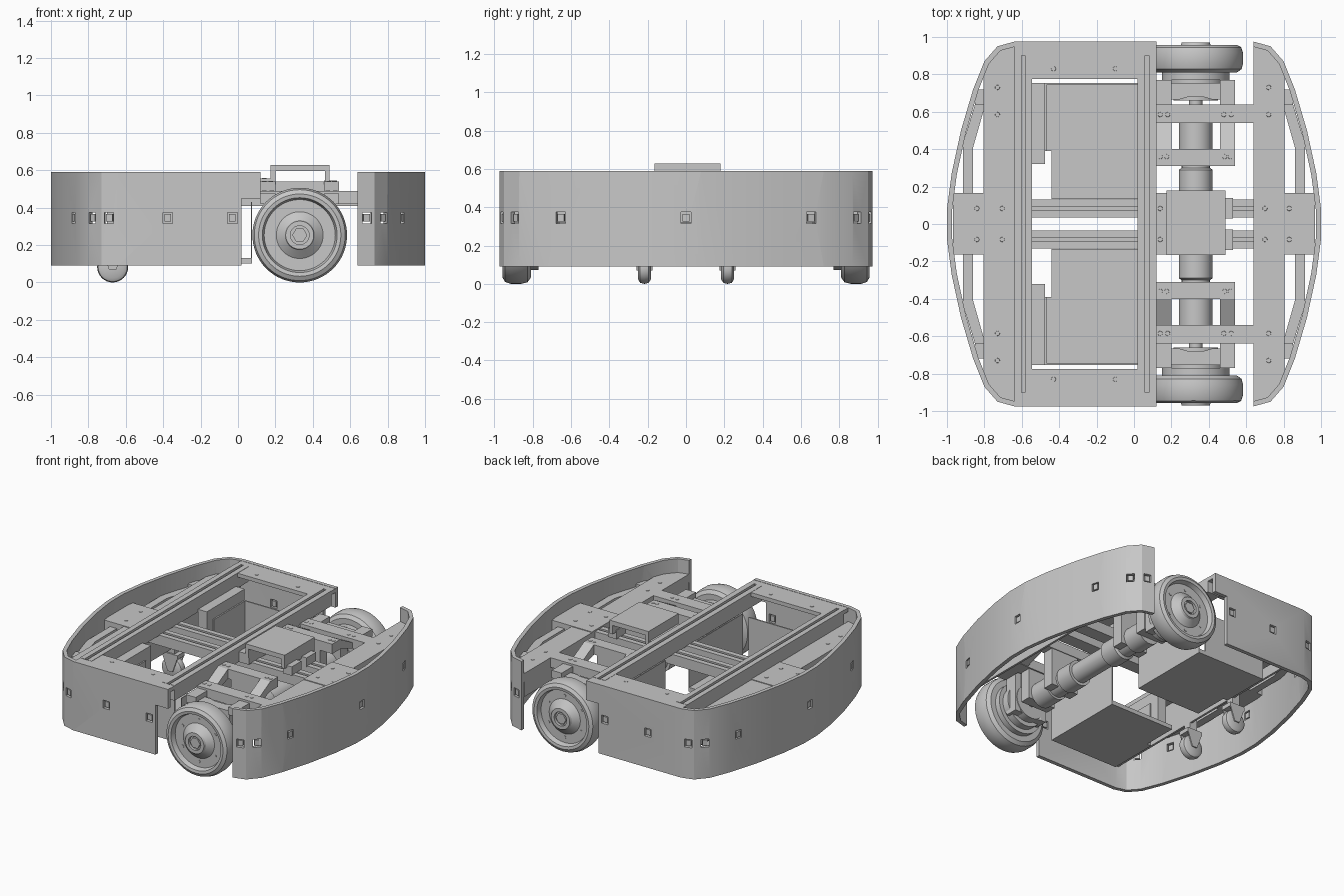
import bpy, bmesh, math
from mathutils import Matrix, Vector

if "Cube" in bpy.data.objects:
    bpy.data.objects.remove(bpy.data.objects["Cube"], do_unlink=True)

TONE = (0.57, 0.57, 0.57, 1)
grey = bpy.data.materials.new("plain_grey")
grey.use_nodes = True
grey.diffuse_color = TONE
grey.node_tree.nodes["Principled BSDF"].inputs["Base Color"].default_value = TONE


def finish(name, bm, smooth=False):
    bmesh.ops.recalc_face_normals(bm, faces=bm.faces)
    mesh = bpy.data.meshes.new(name)
    bm.to_mesh(mesh)
    bm.free()
    mesh.materials.append(grey)
    ob = bpy.data.objects.new(name, mesh)
    bpy.context.collection.objects.link(ob)
    if smooth:
        bpy.ops.object.select_all(action="DESELECT")
        ob.select_set(True)
        bpy.context.view_layer.objects.active = ob
        bpy.ops.object.shade_smooth_by_angle(angle=math.radians(32))
    return ob


def add_box(bm, size, matrix):
    bmesh.ops.create_cube(bm, size=1, matrix=matrix @ Matrix.Diagonal((*size, 1)))


def box(name, x0, x1, y0, y1, z0, z1):
    bm = bmesh.new()
    centre = Vector((x0 + x1, y0 + y1, z0 + z1)) / 2
    add_box(bm, (abs(x1 - x0), abs(y1 - y0), abs(z1 - z0)), Matrix.Translation(centre))
    return finish(name, bm)


def prism(name, pts, a, b, axis, smooth=False):
    """Extrude a flat outline from a to b along an axis."""
    place = {"x": lambda p, t: (t, p[0], p[1]),
             "y": lambda p, t: (p[0], t, p[1]),
             "z": lambda p, t: (p[0], p[1], t)}[axis]
    bm = bmesh.new()
    low = [bm.verts.new(place(p, a)) for p in pts]
    high = [bm.verts.new(place(p, b)) for p in pts]
    bm.faces.new(low)
    bm.faces.new(high[::-1])
    for i in range(len(pts)):
        j = (i + 1) % len(pts)
        bm.faces.new((low[i], low[j], high[j], high[i]))
    return finish(name, bm, smooth)


def lathe(name, profile, centre, side=1, steps=48):
    """Spin (radius, y) points about a line along y."""
    bm = bmesh.new()
    cx, cy, cz = centre
    verts = [bm.verts.new((cx + r, cy + side * y, cz)) for r, y in profile]
    edges = [bm.edges.new(pair) for pair in zip(verts, verts[1:])]
    bmesh.ops.spin(bm, geom=verts + edges, cent=centre, axis=(0, 1, 0),
                   angle=math.tau, steps=steps)
    bmesh.ops.remove_doubles(bm, verts=bm.verts, dist=0.0004)
    return finish(name, bm, True)


def slotted(lo, hi, z0, z1):
    """Outline of a rail with a slot along its top."""
    mid, g, d = (lo + hi) / 2, 0.01, z1 - 0.035
    return [(lo, z0), (hi, z0), (hi, z1), (mid + g, z1), (mid + g, d),
            (mid - g, d), (mid - g, z1), (lo, z1)]


# Curved outer shells, with sensor windows cut through them
corner = [(0.64, 0.975), (0.73, 0.95), (0.80, 0.87), (0.86, 0.72),
          (0.925, 0.5), (0.975, 0.27), (1.0, 0.08)]
curve = corner + [(x, -y) for x, y in reversed(corner)]


def inset(path, d):
    result = []
    for i, p in enumerate(path):
        a, b = Vector(path[max(i - 1, 0)]), Vector(path[min(i + 1, len(path) - 1)])
        t = (b - a).normalized()
        result.append((p[0] + t.y * d, p[1] - t.x * d))
    result[0] = (path[0][0], path[0][1] - d)
    result[-1] = (path[-1][0], path[-1][1] + d)
    return result


def shell(name, side, path, sensors):
    outline = path + inset(path, 0.028)[::-1]
    ob = prism(name, [(side * x, y) for x, y in outline], 0.09, 0.59, "z", True)
    cut, lens = bmesh.new(), bmesh.new()
    for x, y, angle in sensors:
        for s in ((1, -1) if y else (1,)):
            m = (Matrix.Translation((side * x, s * y, 0.345))
                 @ Matrix.Rotation(math.atan2(s * math.sin(angle), side * math.cos(angle)), 4, "Z"))
            add_box(cut, (0.10, 0.052, 0.058), m)
            add_box(lens, (0.02, 0.034, 0.04), m @ Matrix.Translation((-0.016, 0, 0)))
    if side < 0:
        # Wheel clearance at the open ends
        for s in (1, -1):
            add_box(cut, (0.2, 0.1, 0.5), Matrix.Translation((0.12, s * 0.96, 0.2)))
    cutter = finish(name + "_cutter", cut)
    cutter.hide_render = True
    cutter.hide_viewport = True
    mod = ob.modifiers.new("windows", "BOOLEAN")
    mod.object, mod.operation, mod.solver = cutter, "DIFFERENCE", "EXACT"
    bpy.context.view_layer.update()
    baked = bpy.data.meshes.new_from_object(ob.evaluated_get(bpy.context.evaluated_depsgraph_get()))
    ob.modifiers.clear()
    ob.data = baked
    bpy.data.objects.remove(cutter, do_unlink=True)
    finish(name + "_sensors", lens)


spots = [(0.69, 0.961, 1.3), (0.78, 0.895, 0.85), (0.885, 0.655, 0.28), (1.0, 0, 0)]
shell("right_hand_shell", 1, curve, spots)
shell("left_hand_shell", -1, [(-0.12, 0.975)] + curve + [(-0.12, -0.975)],
      spots + [(0.375, 0.975, math.pi / 2), (0.03, 0.975, math.pi / 2)])

# Long slotted rails and the end plates of the main frame
for lo, hi in ((-0.64, -0.545), (0.02, 0.12)):
    prism("long_rail", slotted(lo, hi, 0.48, 0.59), -0.9, 0.9, "y")
for s in (1, -1):
    box("end_plate", -0.64, 0.12, s * 0.9, s * 0.96, 0.56, 0.588)
    box("inner_end_plate", -0.545, 0.02, s * 0.775, s * 0.9, 0.56, 0.588)
    # Two cross rails joining both sides
    lo, hi = sorted((s * 0.035, s * 0.13))
    prism("cross_rail", slotted(lo, hi, 0.41, 0.485), -0.82, 0.82, "x")
    # Sheet trays with a notched floor
    floor = [(-0.44, 0.135), (0.075, 0.135), (0.075, 0.755), (-0.475, 0.755),
             (-0.475, 0.39), (-0.44, 0.39)]
    prism("tray_floor", [(x, s * y) for x, y in floor], 0.10, 0.13, "z")
    box("tray_side", -0.475, 0.02, s * 0.745, s * 0.755, 0.13, 0.42)
    box("tray_back", -0.475, -0.465, s * 0.39, s * 0.745, 0.13, 0.42)
    box("tray_front", 0.069, 0.075, s * 0.135, s * 0.755, 0.13, 0.43)
    box("equipment_block", -0.545, -0.475, s * 0.32, s * 0.755, 0.24, 0.5)

# Side decks, centre tabs and bumper arms behind the curved shells
for side, low in ((1, 0.32), (-1, 0.25)):
    deck = [(0.64, 0.955), (0.725, 0.932), (0.782, 0.865), (0.805, 0.80)]
    deck += [(x, -y) for x, y in reversed(deck)]
    prism("side_deck", [(side * x, y) for x, y in deck], 0.43, 0.49, "z")
    box("deck_web", side * 0.64, side * 0.655, -0.94, 0.94, low, 0.43)
    box("centre_tab", side * 0.64, side * 0.968, -0.162, 0.165, 0.42, 0.495)
    for s in (1, -1):
        arm = [(0.915, 0.16), (0.915, 0.43), (0.85, 0.64), (0.80, 0.72),
               (0.80, 0.62), (0.86, 0.41), (0.86, 0.16)]
        prism("bumper_arm", [(side * x, s * y) for x, y in arm], 0.42, 0.46, "z")
        box("arm_tab", side * 0.79, side * 0.85, s * 0.64, s * 0.72, 0.42, 0.48)

# Drive wheels, axle and motors
WX, WZ = 0.33, 0.253
wheel = [(0, 0.77), (0.18, 0.77), (0.18, 0.81), (0.22, 0.81), (0.245, 0.828),
         (0.253, 0.86), (0.253, 0.915), (0.243, 0.945), (0.22, 0.958), (0.2, 0.955),
         (0.19, 0.92), (0.125, 0.92), (0.08, 0.955), (0.075, 0.97),
         (0.05, 0.97), (0.05, 0.95), (0, 0.95)]
motor = [(0, 0), (0.07, 0), (0.07, 0.16), (0.09, 0.16), (0.09, 0.29), (0.075, 0.3),
         (0.075, 0.4), (0.09, 0.4), (0.09, 0.55), (0.035, 0.55), (0.035, 0.66),
         (0.12, 0.66), (0.12, 0.72), (0.15, 0.72), (0.15, 0.77), (0, 0.77)]
for s in (1, -1):
    lathe("drive_wheel", wheel, (WX, 0, WZ), s, 64)
    lathe("motor_and_axle", motor, (WX, 0, WZ), s)
    lathe("axle_nut", [(0, 0.94), (0.04, 0.94), (0.04, 0.965), (0, 0.965)], (WX, 0, WZ), s, 6)
    for i in range(6):
        a = math.tau * (i + 0.5) / 6
        lathe("wheel_bolt", [(0, 0.91), (0.011, 0.91), (0.011, 0.923), (0, 0.923)],
              (WX + 0.15 * math.cos(a), 0, WZ + 0.15 * math.sin(a)), s, 10)
    # Motor clamps, suspension bars and bearing blocks
    box("outer_cross_bar", 0.12, 0.65, s * 0.54, s * 0.64, 0.42, 0.49)
    box("outer_clamp", 0.22, 0.44, s * 0.55, s * 0.63, 0.20, 0.42)
    box("inner_cross_bar", 0.12, 0.54, s * 0.31, s * 0.40, 0.47, 0.54)
    box("inner_clamp", 0.22, 0.44, s * 0.315, s * 0.395, 0.20, 0.47)
    bracket = [(0.20, 0.665), (0.24, 0.665), (0.29, 0.68), (0.37, 0.68), (0.42, 0.665),
               (0.46, 0.665), (0.46, 0.755), (0.20, 0.755)]
    prism("bearing_bracket", [(x, s * y) for x, y in bracket], 0.15, 0.44, "z")
    for x0, x1 in ((0.12, 0.20), (0.46, 0.54)):
        box("side_bar", x0, x1, s * 0.63, s * 0.77, 0.42, 0.475)
        ramp = [(0.40, 0.54), (0.55, 0.46), (0.55, 0.42), (0.40, 0.47)]
        prism("sloped_bracket", [(s * y, z) for y, z in ramp], x0, x1, "x")
    box("table_foot", 0.46, 0.53, s * 0.03, s * 0.14, 0.48, 0.545)

# Raised control table over the axle
box("table_mount", 0.12, 0.20, -0.162, 0.165, 0.48, 0.555)
box("control_table", 0.175, 0.49, -0.165, 0.18, 0.595, 0.628)
for x in (0.175, 0.465):
    box("table_leg", x, x + 0.025, -0.165, 0.18, 0.53, 0.6)

# Swivel casters under the left-hand deck
for s in (1, -1):
    c = (-0.67, s * 0.217, 0.083)
    lathe("caster_wheel", [(0, -0.033), (0.06, -0.033), (0.078, -0.022), (0.083, 0),
                           (0.078, 0.022), (0.06, 0.033), (0, 0.033)], c, 1, 32)
    for t in (-0.038, 0.038):
        fork = [(-0.69, 0.07), (-0.65, 0.07), (-0.61, 0.18), (-0.73, 0.18)]
        prism("caster_fork", fork, c[1] + t - 0.004, c[1] + t + 0.004, "y")
    box("caster_head", -0.73, -0.61, c[1] - 0.042, c[1] + 0.042, 0.17, 0.2)
    box("caster_post", -0.70, -0.64, c[1] - 0.03, c[1] + 0.03, 0.2, 0.44)

# Bolt heads on the upper faces
bolts = [(-0.43, 0.83, 0.588), (-0.1, 0.83, 0.588), (0.14, 0.083, 0.555)]
bolts += [(x, y, 0.49) for x in (-0.73, 0.72) for y in (0.73, 0.585)]
bolts += [(x, 0.083, 0.495) for x in (-0.84, -0.705, 0.7, 0.83)]
bolts += [(x, 0.585, 0.49) for x in (0.14, 0.18, 0.48, 0.52)]
bolts += [(x, 0.36, 0.54) for x in (0.14, 0.175, 0.485, 0.515)]
bm = bmesh.new()
for x, y, z in bolts:
    for s in (1, -1):
        bmesh.ops.create_cone(bm, cap_ends=True, segments=12, radius1=0.014, radius2=0.012,
                              depth=0.005, matrix=Matrix.Translation((x, s * y, z)))
finish("bolt_heads", bm)
